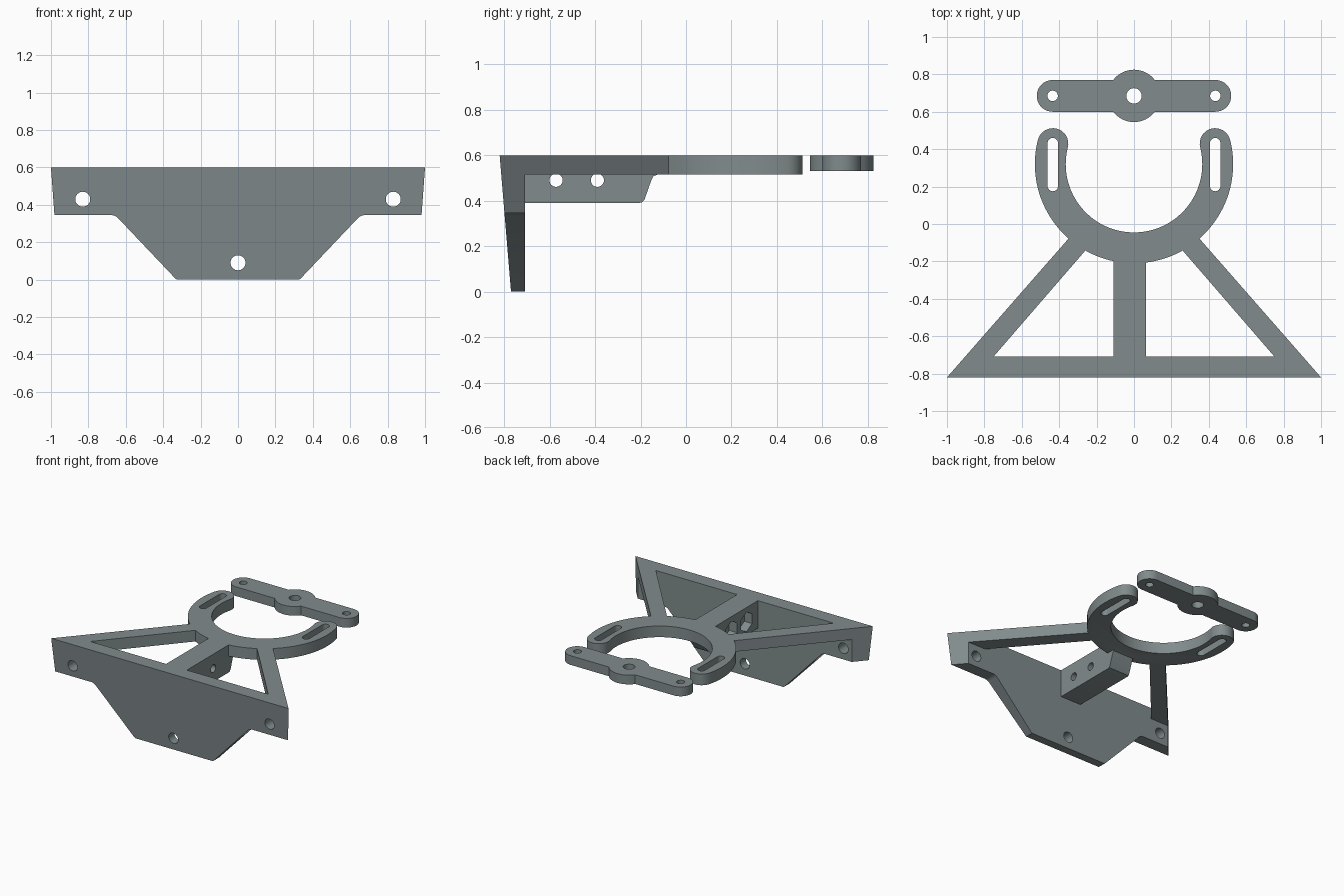
import bpy, bmesh, math
from mathutils import Vector

if "Cube" in bpy.data.objects:
    bpy.data.objects.remove(bpy.data.objects["Cube"])

mat = bpy.data.materials.new("slate_grey")
mat.diffuse_color = (0.22, 0.26, 0.265, 1)
mat.use_nodes = True
mat.node_tree.nodes["Principled BSDF"].inputs["Base Color"].default_value = mat.diffuse_color

# Maps profile (a, b) and extrusion distance t to 3D, per extrusion axis
AXES = {"x": lambda a, b, t: (t, a, b),
        "y": lambda a, b, t: (a, t, b),
        "z": lambda a, b, t: (a, b, t)}


def prism(name, pts, axis, lo, hi):
    """Extrude a closed 2D outline along one axis."""
    bm = bmesh.new()
    rings = [[bm.verts.new(AXES[axis](a, b, t)) for a, b in pts] for t in (lo, hi)]
    n = len(pts)
    bm.faces.new(rings[0][::-1])
    bm.faces.new(rings[1])
    for i in range(n):
        j = (i + 1) % n
        bm.faces.new((rings[0][i], rings[0][j], rings[1][j], rings[1][i]))
    bmesh.ops.recalc_face_normals(bm, faces=bm.faces)
    me = bpy.data.meshes.new(name)
    bm.to_mesh(me)
    bm.free()
    me.materials.append(mat)
    ob = bpy.data.objects.new(name, me)
    bpy.context.collection.objects.link(ob)
    return ob


def combine(ob, other, op="DIFFERENCE"):
    """Apply an exact boolean and remove the second solid."""
    mod = ob.modifiers.new("cut", "BOOLEAN")
    mod.operation, mod.object, mod.solver = op, other, "EXACT"
    bpy.context.view_layer.objects.active = ob
    bpy.ops.object.modifier_apply(modifier=mod.name)
    bpy.data.objects.remove(other)


def arc(cx, cy, r, a0, a1, n):
    return [(cx + r * math.cos(a0 + (a1 - a0) * i / n),
             cy + r * math.sin(a0 + (a1 - a0) * i / n)) for i in range(n + 1)]


def circle(cx, cy, r, n=32, a=0.0):
    return arc(cx, cy, r, a, a + 2 * math.pi, n)[:-1]


def mirror(pts):
    return [(-x, y) for x, y in reversed(pts)]


TOP, UNDER, BACK = 0.6, 0.515, -0.708
RC, R_OUT, R_IN = 0.32, 0.53, 0.365
pi = math.pi


def ring_angle(x):
    return -math.acos(x / R_OUT)


# Deck: triangular frame flowing into an open ring with rounded ends
tip = math.radians(14.2)
mid, cap = (R_OUT + R_IN) / 2, (R_OUT - R_IN) / 2
join = arc(0, RC, R_OUT, ring_angle(0.35), tip, 28)
f = (BACK + 0.82) / (join[0][1] + 0.82)
back_x = 1 - f * (1 - join[0][0])
half = [(1, -0.82), (back_x, BACK)] + join
half += arc(mid * math.cos(tip), RC + mid * math.sin(tip), cap, tip, tip + pi, 16)[1:]
half += arc(0, RC, R_IN, tip, -pi / 2, 36)[1:]
bracket = prism("bracket", half + mirror(half[:-1]), "z", UNDER, TOP)

# Windows either side of the off-centre rib
RIB_L, RIB_R = -0.11, 0.065
for s, edge in ((1, RIB_R), (-1, -RIB_L)):
    w = [(edge, BACK), (0.75, BACK)]
    w += arc(0, RC, R_OUT, ring_angle(0.26), ring_angle(edge), 8)
    combine(bracket, prism("window", [(s * x, y) for x, y in w], "z", 0.4, 0.8))

# Adjustment slots in the ring arms
slot = arc(0.434, 0.432, 0.028, 0, pi, 12) + arc(0.434, 0.203, 0.028, pi, 2 * pi, 12)
for pts in (slot, mirror(slot)):
    combine(bracket, prism("slot", pts, "z", 0.4, 0.8))

# Front plate with tapered front, sloped lower corners and bolt holes
plate = prism("plate", [(1, -0.82), (back_x, BACK), (-back_x, BACK), (-1, -0.82)],
              "z", 0, 0.56)
combine(bracket, plate, "UNION")
corner = [(1.2, -0.2), (1.2, 0.345), (0.675, 0.345), (0.66, 0.342), (0.645, 0.333),
          (0.335, 0.006), (0.325, -0.001), (0.325, -0.2)]
for pts in (corner, mirror(corner)):
    combine(bracket, prism("corner", pts, "y", -1, -0.6))
slope = 0.05 / 0.6
taper = [(-0.82 - 0.2 * slope, 0.8), (-0.77 + 0.2 * slope, -0.2), (-1.2, -0.2), (-1.2, 0.8)]
combine(bracket, prism("taper", taper, "x", -1.3, 1.3))
for x, z in ((-0.83, 0.43), (0.83, 0.43), (0, 0.09)):
    combine(bracket, prism("bolt_hole", circle(x, z, 0.04), "y", -1, -0.6))

# Centre rib with rounded sloping end, cross holes and nut pockets
rib = prism("rib", [(-0.74, 0.39), (-0.205, 0.39), (-0.192, 0.394), (-0.182, 0.406),
                    (-0.152, 0.492), (-0.143, 0.508), (-0.125, 0.515), (-0.125, 0.56),
                    (-0.74, 0.56)], "x", RIB_L, RIB_R)
combine(bracket, rib, "UNION")
for y in (-0.572, -0.39):
    combine(bracket, prism("cross_hole", circle(y, 0.49, 0.029), "x", -0.2, 0.2))
    combine(bracket, prism("nut_pocket", circle(y, 0.49, 0.075, 6, pi / 6), "x", -0.2, -0.045))

# Loose clamp bar with round ends and a central hub
CY = 0.685
g = math.asin(0.085 / 0.14)
right = arc(0.435, CY, 0.085, -pi / 2, pi / 2, 20)
right += arc(0, CY, 0.14, g, pi - g, 16)
clamp = prism("clamp_bar", right + [(-x, 2 * CY - y) for x, y in right], "z", 0.53, TOP)
for x, r in ((-0.435, 0.028), (0, 0.041), (0.435, 0.028)):
    combine(clamp, prism("pin_hole", circle(x, CY, r), "z", 0.4, 0.8))

# Smooth the curves, keep hard edges
for ob in (bracket, clamp):
    bpy.ops.object.select_all(action="DESELECT")
    ob.select_set(True)
    bpy.context.view_layer.objects.active = ob
    bpy.ops.object.shade_smooth_by_angle(angle=math.radians(30))
